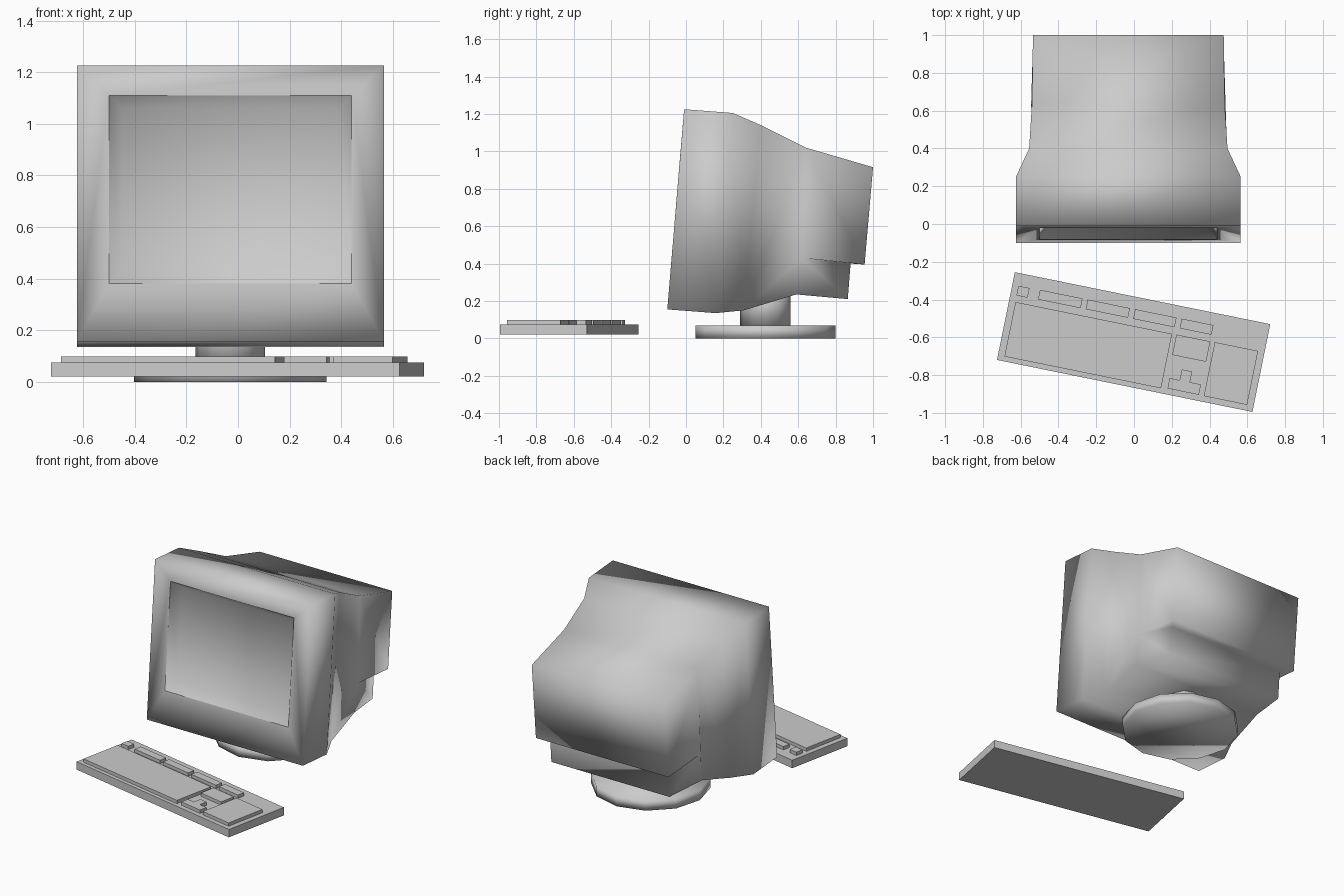
import bpy, bmesh, math
from mathutils import Matrix

if "Cube" in bpy.data.objects:
    bpy.data.objects.remove(bpy.data.objects["Cube"])

CX = -0.03  # monitor centre line


def finish(bm, name, smooth=False, recalc=True):
    if recalc:
        bmesh.ops.recalc_face_normals(bm, faces=bm.faces[:])
    me = bpy.data.meshes.new(name)
    bm.to_mesh(me)
    bm.free()
    for p in me.polygons:
        p.use_smooth = smooth
    ob = bpy.data.objects.new(name, me)
    bpy.context.collection.objects.link(ob)
    return ob


# Monitor housing: side profile points (y, z, half width), mirrored left/right
pts = {
    't0': (-0.01, 1.225, .595), 't1': (0.25, 1.205, .595), 't2': (0.40, 1.14, .525),
    't3': (0.64, 1.02, .51), 't4': (1.0, 0.915, .505), 'b4': (0.955, 0.395, .505),
    's': (0.88, 0.40, .45), 'c': (0.865, 0.21, .45), 'b3': (0.59, 0.235, .505),
    'b2': (0.31, 0.15, .525), 'b1': (0.16, 0.135, .595), 'b0': (-0.10, 0.155, .595),
    'm3': (0.62, 0.43, .515), 'rt': (-0.02, 1.11, .47), 'rb': (-0.081, 0.38, .47),
}
bm = bmesh.new()
L = {k: bm.verts.new((CX - w, y, z)) for k, (y, z, w) in pts.items()}
R = {k: bm.verts.new((CX + w, y, z)) for k, (y, z, w) in pts.items()}
outline = ['rt', 't0', 't1', 't2', 't3', 't4', 'b4', 's', 'c', 'b3', 'b2', 'b1', 'b0', 'rb']
for a, b in zip(outline, outline[1:]):
    bm.faces.new((L[a], R[a], R[b], L[b]))
sides = ['t0 t1 b1 b0', 't1 t2 b2 b1', 't2 t3 m3 b3 b2', 't3 t4 b4 m3',
         'm3 b4 s', 'm3 s c b3', 'rt t0 b0 rb']
for poly in sides:
    for S in (L, R):
        bm.faces.new([S[k] for k in poly.split()])
finish(bm, "monitor_housing", smooth=True)

# Recessed screen, shaded as a shallow bowl
bm = bmesh.new()


def screen_ring(hw, z0, z1, depth):
    front = lambda z: -0.10 + (z - 0.155) * 0.0841 + depth
    return [bm.verts.new((CX + x, front(z), z))
            for x, z in ((-hw, z0), (hw, z0), (hw, z1), (-hw, z1))]


rim = screen_ring(.47, .38, 1.11, 0)
glass = screen_ring(.42, .43, 1.06, .06)
for i in range(4):
    j = (i + 1) % 4
    bm.faces.new((rim[i], rim[j], glass[j], glass[i]))
bm.faces.new(glass)
finish(bm, "screen", smooth=True, recalc=False)


# Stand: twelve-sided base and neck
def drum(name, r, z0, z1):
    bm = bmesh.new()
    bmesh.ops.create_cone(bm, cap_ends=True, segments=12, radius1=r, radius2=r, depth=z1 - z0,
                          matrix=Matrix.Translation((CX, 0.425, (z0 + z1) / 2)))
    return finish(bm, name, smooth=True)


drum("stand_base", .374, 0, .068)
drum("stand_neck", .135, .068, .26)

# Keyboard: flat prisms in a turned local frame
turn = Matrix.Translation((-.002, -.625, 0)) @ Matrix.Rotation(math.radians(-11.5), 4, 'Z')


def prism(name, outline, z0, z1):
    bm = bmesh.new()
    lo = [bm.verts.new((u, v, z0)) for u, v in outline]
    hi = [bm.verts.new((u, v, z1)) for u, v in outline]
    n = len(lo)
    bm.faces.new(lo)
    bm.faces.new(hi)
    for i in range(n):
        bm.faces.new((lo[i], lo[(i + 1) % n], hi[(i + 1) % n], hi[i]))
    bm.transform(turn)
    return finish(bm, name)


def rect(u0, u1, v0, v1):
    return [(u0, v0), (u1, v0), (u1, v1), (u0, v1)]


prism("keyboard_case", rect(-.69, .69, -.237, .237), .02, .075)
K0, K1 = .075, .098
prism("main_keys", rect(-.655, .191, -.211, .083), K0, K1)
prism("corner_key", rect(-.657, -.597, .118, .17), K0, K1)
for i, (u0, u1) in enumerate([(-.541, -.311), (-.283, -.055), (-.027, .197), (.225, .396)]):
    prism(f"top_row_keys_{i + 1}", rect(u0, u1, .12, .172), K0, K1)
prism("navigation_keys", rect(.214, .397, -.026, .084), K0, K1)
prism("number_pad", rect(.421, .655, -.206, .085), K0, K1)
prism("arrow_keys", [(.225, -.205), (.394, -.205), (.394, -.149), (.335, -.149),
                     (.335, -.091), (.279, -.091), (.279, -.149), (.225, -.149)], K0, K1)
